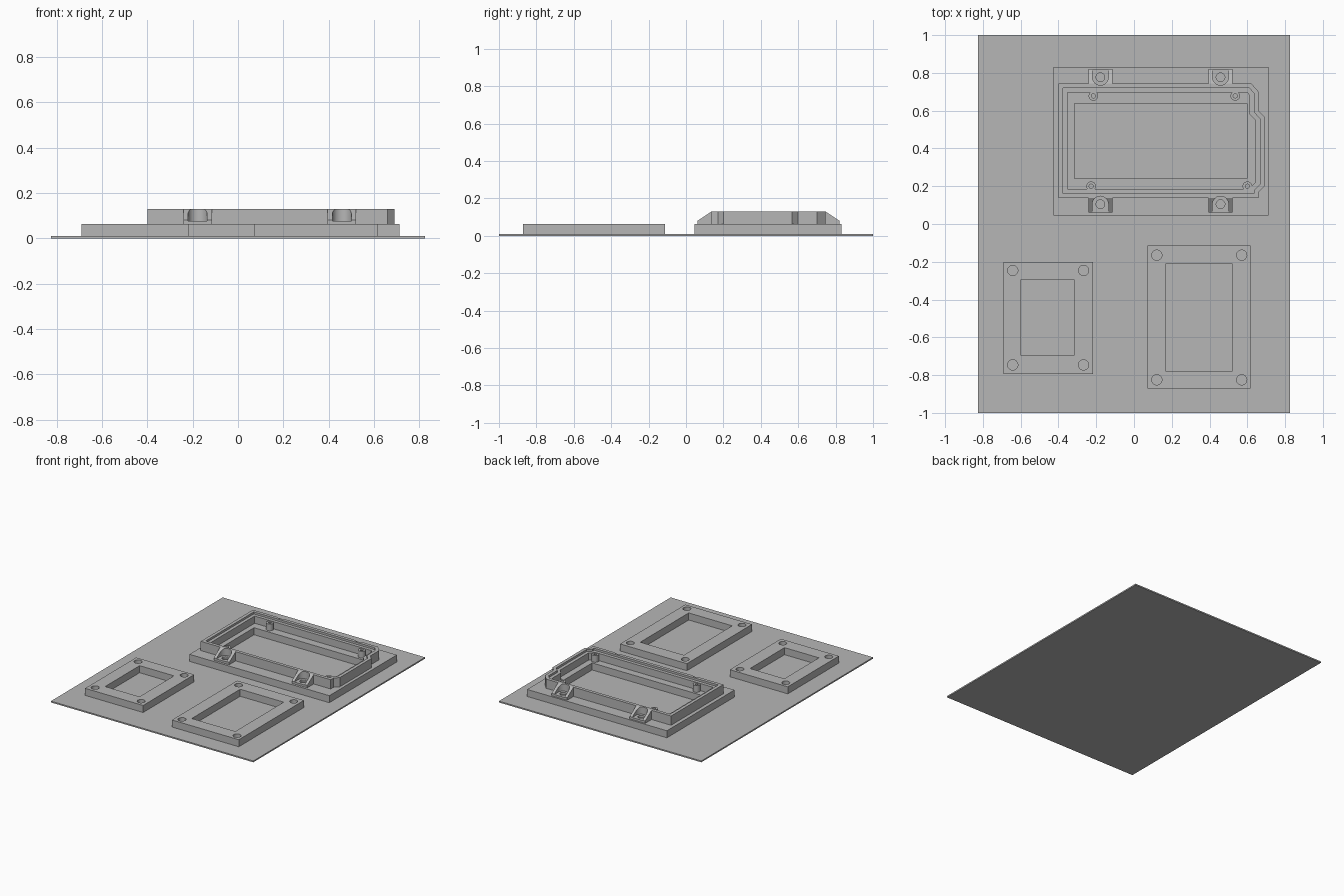
import bpy
import bmesh
from math import asin, cos, pi, sin
from mathutils import Vector

default = bpy.data.objects.get("Cube")
if default:
    bpy.data.objects.remove(default)

grey = bpy.data.materials.new("plain_grey")
grey.use_nodes = True
GREY = (0.47, 0.47, 0.47, 1)
grey.diffuse_color = GREY
grey.node_tree.nodes["Principled BSDF"].inputs["Base Color"].default_value = GREY


def rect(x0, x1, y0, y1):
    return [(x0, y0), (x1, y0), (x1, y1), (x0, y1)]


def arc(cx, cy, r, a0, a1, n):
    steps = [a0 + (a1 - a0) * i / n for i in range(n + 1)]
    return [(cx + r * cos(a), cy + r * sin(a)) for a in steps]


def circle(cx, cy, r, n=32):
    return arc(cx, cy, r, 0, 2 * pi, n)[:-1]


def inset(loop, d):
    """Move a counter-clockwise outline inwards with mitred corners."""
    pts = [Vector(p) for p in loop]
    result = []
    for i, p in enumerate(pts):
        a = (p - pts[i - 1]).normalized()
        b = (pts[(i + 1) % len(pts)] - p).normalized()
        na, nb = Vector((-a.y, a.x)), Vector((-b.y, b.x))
        result.append(tuple(p + (na + nb) * d / (1 + na.dot(nb))))
    return result


def slab(name, loops, z0, z1, cut=None):
    """Extrude an outline with holes; optionally slice off everything above a plane."""
    curve = bpy.data.curves.new(name, "CURVE")
    curve.dimensions = "2D"
    curve.fill_mode = "BOTH"
    curve.extrude = (z1 - z0) / 2
    for loop in loops:
        spline = curve.splines.new("POLY")
        spline.points.add(len(loop) - 1)
        for point, (x, y) in zip(spline.points, loop):
            point.co = (x, y, 0, 1)
        spline.use_cyclic_u = True
    obj = bpy.data.objects.new(name, curve)
    bpy.context.collection.objects.link(obj)
    bpy.ops.object.select_all(action="DESELECT")
    obj.select_set(True)
    bpy.context.view_layer.objects.active = obj
    bpy.ops.object.convert(target="MESH")
    obj = bpy.context.view_layer.objects.active
    mesh = obj.data
    bm = bmesh.new()
    bm.from_mesh(mesh)
    bmesh.ops.translate(bm, verts=bm.verts[:], vec=(0, 0, (z0 + z1) / 2))
    bmesh.ops.remove_doubles(bm, verts=bm.verts[:], dist=0.00005)
    if cut:
        bmesh.ops.bisect_plane(bm, geom=bm.verts[:] + bm.edges[:] + bm.faces[:],
                               plane_co=cut[0], plane_no=cut[1], clear_outer=True)
        bmesh.ops.holes_fill(bm, edges=[e for e in bm.edges if e.is_boundary], sides=0)
    bmesh.ops.recalc_face_normals(bm, faces=bm.faces[:])
    bm.to_mesh(mesh)
    bm.free()
    mesh.materials.clear()
    mesh.materials.append(grey)
    bpy.ops.object.shade_smooth_by_angle(angle=pi / 6)
    return obj


PLATE, FRAME, LEDGE, RIM = 0.01, 0.062, 0.115, 0.13

# Backing sheet
slab("base_sheet", [rect(-0.825, 0.825, -1, 1)], 0, PLATE)

# Two flat frames with corner screw holes
small = [rect(-0.69, -0.217, -0.795, -0.2), rect(-0.597, -0.317, -0.695, -0.293)]
small += [circle(x, y, 0.027) for x in (-0.642, -0.267) for y in (-0.746, -0.246)]
slab("small_frame", small, PLATE, FRAME)
large = [rect(0.072, 0.617, -0.872, -0.113), rect(0.167, 0.522, -0.777, -0.213)]
large += [circle(x, y, 0.027) for x in (0.121, 0.57) for y in (-0.825, -0.165)]
slab("large_frame", large, PLATE, FRAME)

# Housing flange with its window
slab("housing_flange", [rect(-0.427, 0.713, 0.045, 0.832),
                        rect(-0.315, 0.597, 0.24, 0.637)], PLATE, FRAME)

# Housing walls: outline with shallow scallops behind each mounting ear
FRONT, BACK = 0.137, 0.745
EARS = (-0.178, 0.458)
EAR_Y, BORE = 0.105, 0.042


def flip(loop):
    return [(x, FRONT + BACK - y) for x, y in loop]


right_side = [(0.66, FRONT), (0.66, 0.17), (0.69, 0.2), (0.69, 0.568),
              (0.66, 0.6), (0.66, 0.7), (0.62, BACK)]
plain = [(-0.4, FRONT)] + right_side + [(-0.4, BACK)]
start = asin((FRONT - EAR_Y) / BORE)
scallops = [arc(x, EAR_Y, BORE, pi - start, start, 10) for x in EARS]
front_edge = scallops[0] + scallops[1]
outer = ([(-0.4, FRONT)] + front_edge + right_side
         + flip(front_edge)[::-1] + [(-0.4, BACK)])
middle, inner = inset(plain, 0.024), inset(plain, 0.048)
slab("housing_wall", [outer, inner], FRAME, LEDGE)
slab("housing_rim", [outer, middle], LEDGE, RIM)

# Screw posts inside the housing
for i, (x, y) in enumerate([(-0.215, 0.678), (0.536, 0.678), (-0.227, 0.2), (0.6, 0.2)]):
    slab(f"screw_post_{i + 1}", [circle(x, y, 0.025), circle(x, y, 0.011, 16)],
         FRAME, LEDGE - 0.004)

# Mounting ears: drilled foot with a sloped, U-shaped gusset
EAR_FRONT, HALF, FOOT = 0.062, 0.063, 0.077
for x in EARS:
    foot = [rect(x - HALF, x + HALF, EAR_FRONT, 0.15), circle(x, EAR_Y, 0.023)]
    gusset = ([(x - HALF, EAR_FRONT), (x - BORE, EAR_FRONT)]
              + arc(x, EAR_Y, BORE, pi, 0, 20)
              + [(x + BORE, EAR_FRONT), (x + HALF, EAR_FRONT),
                 (x + HALF, 0.15), (x - HALF, 0.15)])
    side = "right" if x < 0 else "left"
    slope = Vector((0, -(RIM - FOOT - 0.003), FRONT - EAR_FRONT)).normalized()
    slab(f"front_{side}_ear_foot", [foot[0], foot[1]], FRAME, FOOT)
    slab(f"front_{side}_ear_gusset", [gusset], FOOT, RIM,
         ((0, FRONT, RIM), slope))
    slab(f"back_{side}_ear_foot", [flip(foot[0]), flip(foot[1])], FRAME, FOOT)
    slab(f"back_{side}_ear_gusset", [flip(gusset)], FOOT, RIM,
         ((0, BACK, RIM), Vector((0, -slope.y, slope.z))))
